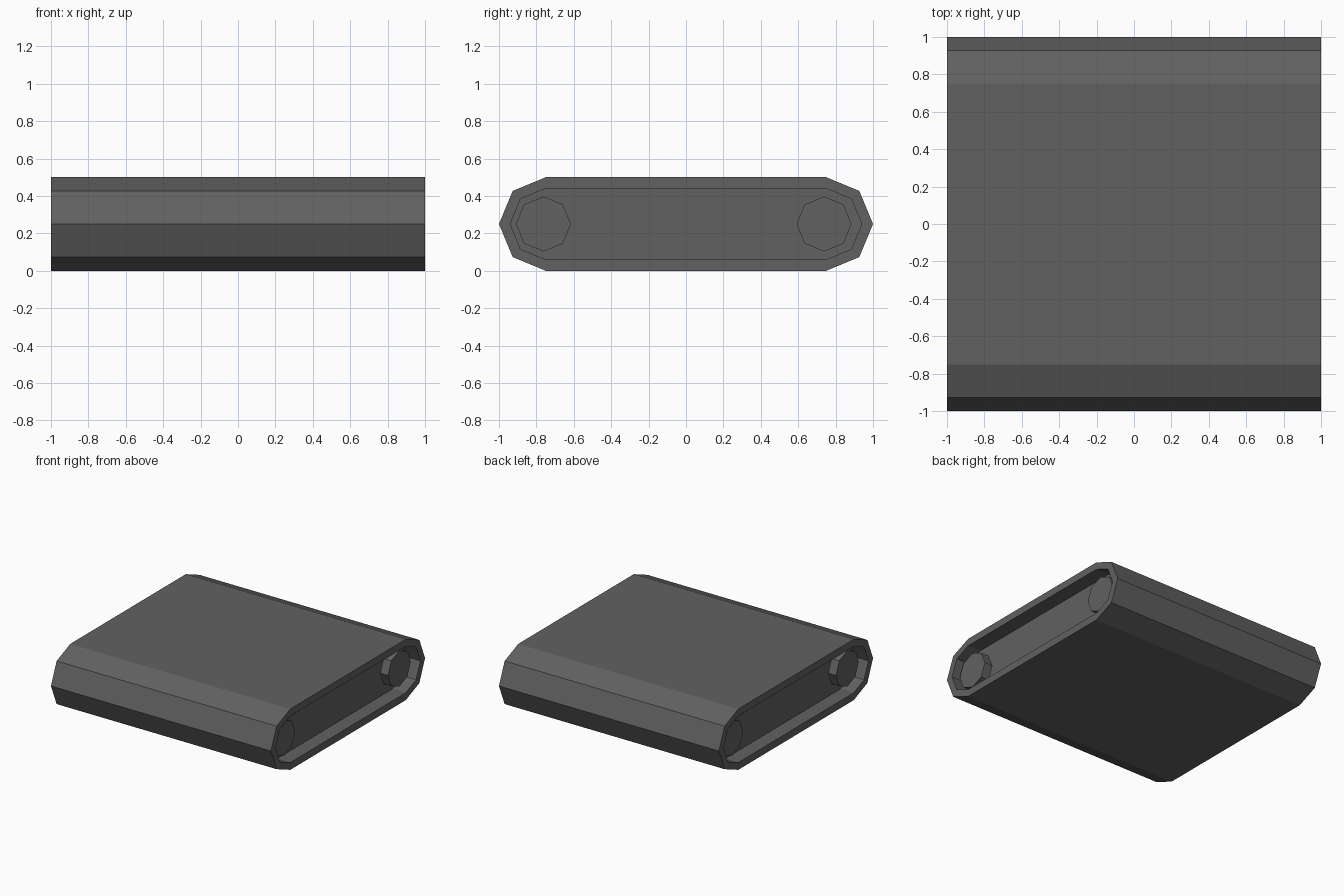
import bpy, bmesh, math

if "Cube" in bpy.data.objects:
    bpy.data.objects.remove(bpy.data.objects["Cube"])

grey = bpy.data.materials.new("dark_grey")
grey.diffuse_color = (0.12, 0.12, 0.12, 1)
grey.use_nodes = True
grey.node_tree.nodes["Principled BSDF"].inputs["Base Color"].default_value = grey.diffuse_color


def stadium(r, half=0.75, mid=0.25):
    """Low-poly rounded slab outline in the y-z plane."""
    pts = []
    for side, start in ((1, -90), (-1, 90)):
        for i in range(5):
            a = math.radians(start + 45 * i)
            pts.append((side * half + r * math.cos(a), mid + r * math.sin(a)))
    return pts


def octagon(y, r, mid=0.25):
    return [(y + r * math.cos(math.tau * i / 8), mid + r * math.sin(math.tau * i / 8))
            for i in range(8)]


def loft(name, sections, cap_start=True):
    """Skin a row of matching (x, outline) sections and cap the ends."""
    bm = bmesh.new()
    rings = [[bm.verts.new((x, y, z)) for y, z in pts] for x, pts in sections]
    n = len(rings[0])
    for a, b in zip(rings, rings[1:]):
        for i in range(n):
            j = (i + 1) % n
            bm.faces.new((a[i], a[j], b[j], b[i]))
    if cap_start:
        bm.faces.new(rings[0][::-1])
    bm.faces.new(rings[-1])
    bmesh.ops.recalc_face_normals(bm, faces=bm.faces[:])
    mesh = bpy.data.meshes.new(name)
    bm.to_mesh(mesh)
    bm.free()
    mesh.materials.append(grey)
    ob = bpy.data.objects.new(name, mesh)
    bpy.context.collection.objects.link(ob)
    return ob


# Slab body with a rimmed recess in each end
rim, recess = stadium(0.25), stadium(0.19)
FLOOR = 0.88
loft("body", [(-FLOOR, recess), (-1, recess), (-1, rim),
              (1, rim), (1, recess), (FLOOR, recess)])

# Octagonal pins standing on the recess floors
for end, label in ((1, "right"), (-1, "left")):
    for y, place in ((-0.762, "front"), (0.738, "back")):
        pin = octagon(y * end, 0.147)
        loft(f"{label}_{place}_pin", [(end * FLOOR, pin), (end * 0.95, pin)])
